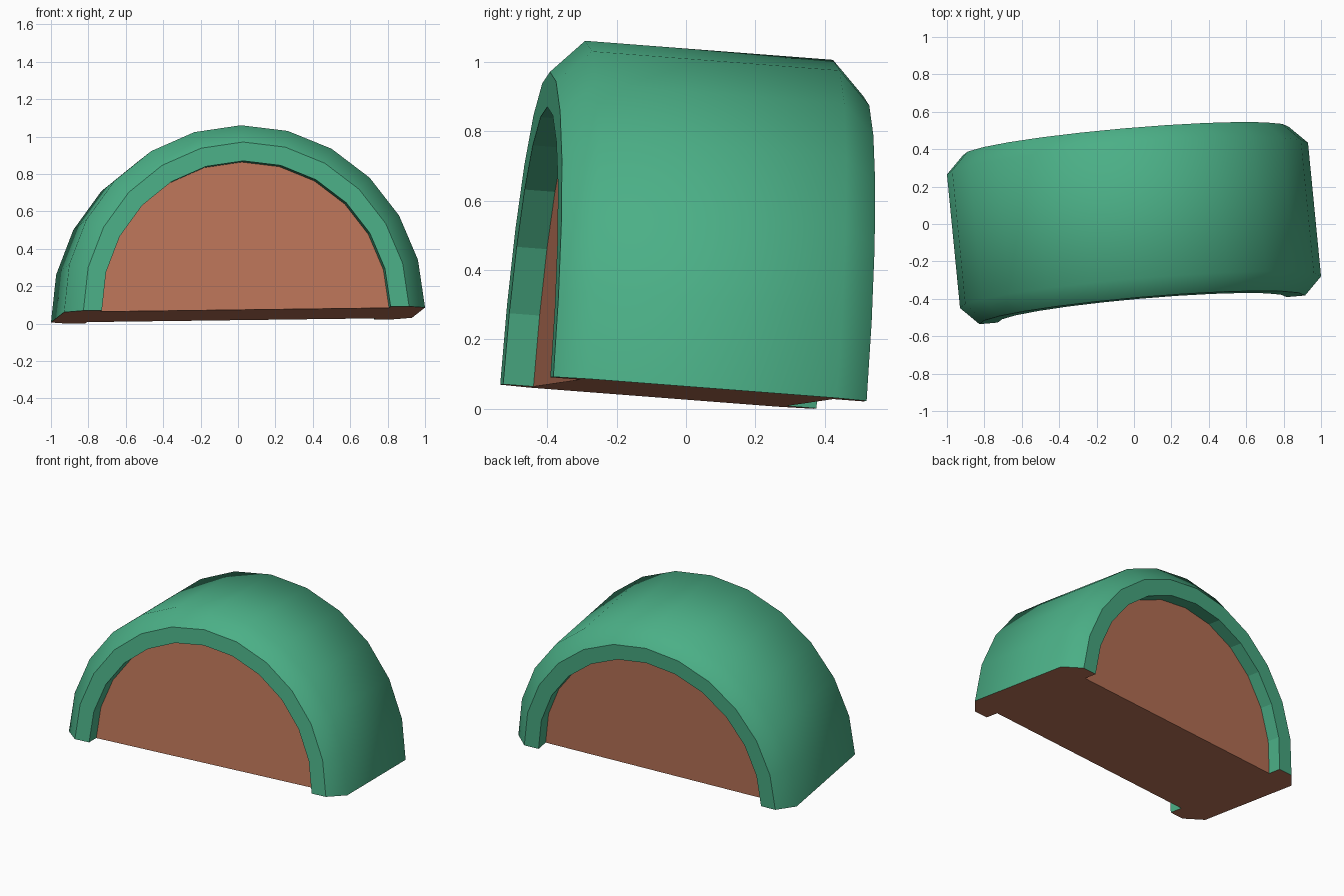
import bpy, bmesh, math
from mathutils import Matrix

if "Cube" in bpy.data.objects:
    bpy.data.objects.remove(bpy.data.objects["Cube"])

SEGS = 12          # sides around the half circle
Z_STRETCH = 1.022  # arch is slightly taller than a true half circle


def material(name, rgb):
    m = bpy.data.materials.new(name)
    m.diffuse_color = (*rgb, 1)
    m.use_nodes = True
    m.node_tree.nodes["Principled BSDF"].inputs["Base Color"].default_value = m.diffuse_color
    return m


green = material("green", (0.07, 0.43, 0.24))
brown = material("terracotta", (0.51, 0.18, 0.10))

# Slight tilt of the whole model: columns are its local x, y, z axes
pose = Matrix(((0.9960, -0.0970, -0.0195, 0.0),
               (0.0877, 0.9920, 0.0747, -0.0075),
               (0.0129, -0.0763, 0.9966, 0.046),
               (0, 0, 0, 1)))


def arc(bm, y, r):
    """Half ring of vertices at depth y."""
    return [bm.verts.new((r * math.cos(math.pi * i / SEGS), y,
                          Z_STRETCH * r * math.sin(math.pi * i / SEGS)))
            for i in range(SEGS + 1)]


def finish(bm, name, mats):
    bmesh.ops.recalc_face_normals(bm, faces=bm.faces)
    bm.transform(pose)
    me = bpy.data.meshes.new(name)
    bm.to_mesh(me)
    bm.free()
    for m in mats:
        me.materials.append(m)
    ob = bpy.data.objects.new(name, me)
    bpy.context.collection.objects.link(ob)


# Arched shell: bevelled band with a flat rim at both ends
profile = [(-0.367, 0.775), (-0.455, 0.775), (-0.455, 0.874), (-0.36, 0.969),
           (0.36, 0.969), (0.455, 0.874), (0.455, 0.775), (0.367, 0.775)]
bm = bmesh.new()
rings = [arc(bm, y, r) for y, r in profile]
for k, (a, b) in enumerate(zip(rings, rings[1:] + rings[:1])):
    for i in range(SEGS):
        f = bm.faces.new((a[i], a[i + 1], b[i + 1], b[i]))
        f.smooth = k in (2, 3, 4)      # outer band and bevels are smooth
for i in (0, SEGS):                    # brown feet
    bm.faces.new([r[i] for r in rings]).material_index = 1
finish(bm, "arched_shell", (green, brown))

# Recessed core: end panels and underside
bm = bmesh.new()
front, back = arc(bm, -0.367, 0.775), arc(bm, 0.367, 0.775)
bm.faces.new(front)
bm.faces.new(back)
bm.faces.new((front[0], front[-1], back[-1], back[0]))
finish(bm, "recessed_core", (brown,))
